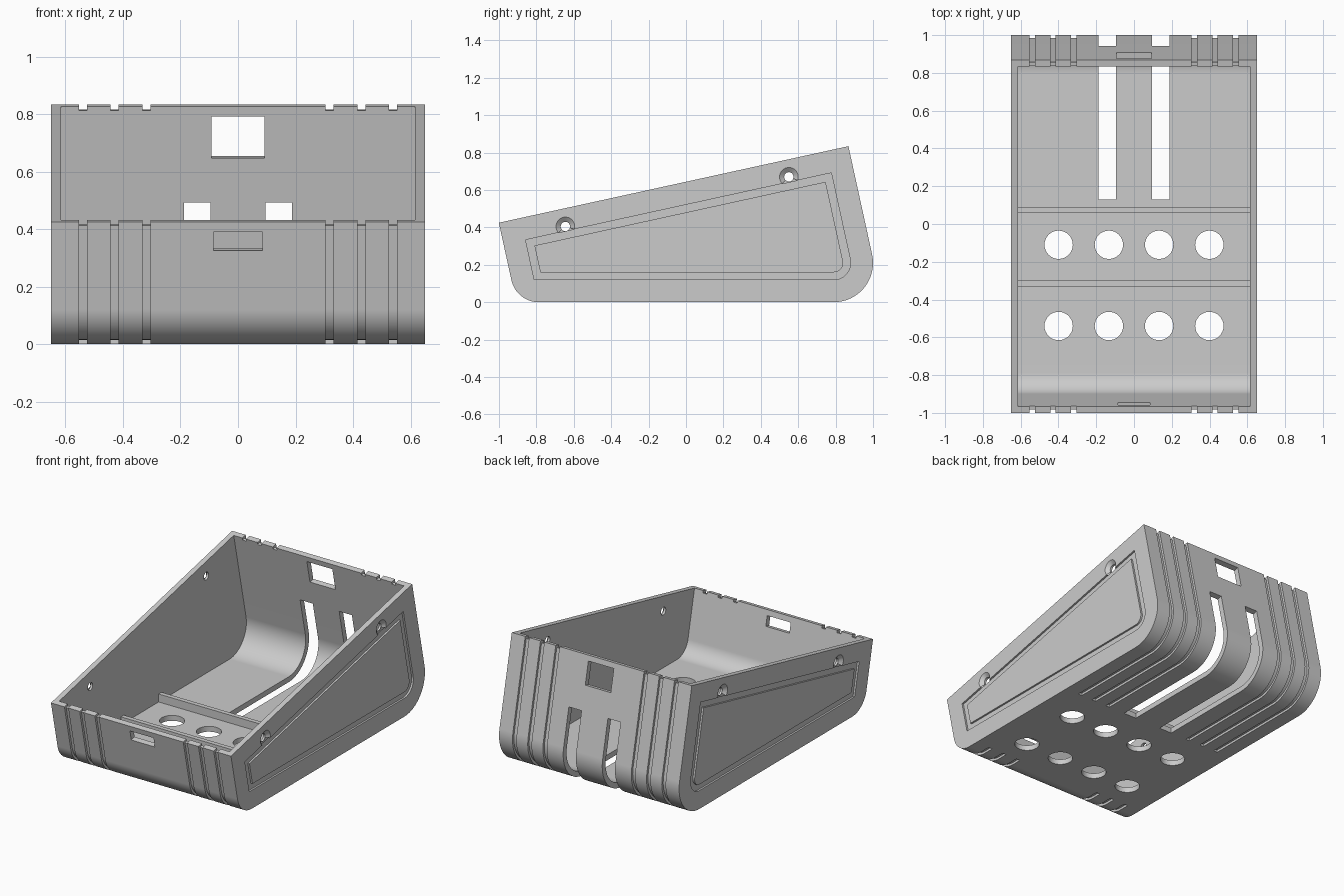
import bpy, bmesh, math
from mathutils import Vector, Matrix
from mathutils.geometry import delaunay_2d_cdt

cube = bpy.data.objects.get("Cube")
if cube:
    bpy.data.objects.remove(cube, do_unlink=True)

grey = bpy.data.materials.new("plain_grey")
grey.use_nodes = True
colour = (0.6, 0.6, 0.6, 1)
grey.diffuse_color = colour
grey.node_tree.nodes["Principled BSDF"].inputs["Base Color"].default_value = colour

# Side profile in (y, z): a flat base, two fillets, and a tilted rim
TILT = math.radians(12.35)
U = Vector((math.cos(TILT), math.sin(TILT)))     # along the sloping rim
V = Vector((-math.sin(TILT), math.cos(TILT)))    # square to the rim
FRONT_C, FRONT_R = Vector((-0.787, 0.15)), 0.15
BACK_C, BACK_R = Vector((0.79, 0.21)), 0.21
HALF_W, WALL, RIM, DEEP = 0.65, 0.035, 0.629, 0.015
IN_W = HALF_W - WALL
FLOOR_Y = (-0.72, 0.13)
SLOT_TOP, WINDOW, FRONT_SLOT = 0.287, (0.445, 0.594), (0.527, 0.593)
GROOVES = (0.319, 0.429, 0.539)
SCREWS = [Vector((-0.645, 0.405)), Vector((0.55, 0.67))]


def arc(c, r, a0, a1, n=16):
    return [c + r * Vector((math.cos(a0 + (a1 - a0) * i / n), math.sin(a0 + (a1 - a0) * i / n)))
            for i in range(n + 1)]


def circle(c, r):
    return arc(c, r, 0, 2 * math.pi, 32)[:-1]


def wall_point(side, d, v):
    """Point on the front (-1) or back (1) wall, d inside its face, at rim height v."""
    c, r = (FRONT_C, FRONT_R) if side < 0 else (BACK_C, BACK_R)
    p = c + side * U * (r - d)
    return p + V * (v - p.dot(V))


def back_arc(d):
    return arc(BACK_C, BACK_R - d, 1.5 * math.pi, 2 * math.pi + TILT)


def path(d):
    """Stations down the front wall, along the floor and up the back wall."""
    front_v = (RIM, RIM - DEEP, FRONT_SLOT[1], FRONT_SLOT[0])
    back_v = (SLOT_TOP, *WINDOW, RIM - DEEP, RIM)
    return ([wall_point(-1, d, v) for v in front_v]
            + arc(FRONT_C, FRONT_R - d, math.pi + TILT, 1.5 * math.pi)
            + [Vector((y, d)) for y in FLOOR_Y]
            + back_arc(d) + [wall_point(1, d, v) for v in back_v])


def panel(d):
    """Profile inset by d, with a sharp lower front corner."""
    corner = Vector(((math.sin(TILT) - 1) / math.cos(TILT), -1))
    return ([wall_point(-1, d, RIM - d), FRONT_C + (FRONT_R - d) * corner]
            + back_arc(d) + [wall_point(1, d, RIM - d)])


def inside(poly, p):
    return all((b - a).cross(p - a) > 0 for a, b in zip(poly, poly[1:] + poly[:1]))


def face(bm, pts, outward):
    f = bm.faces.new([bm.verts.new(p) for p in pts])
    f.normal_update()
    if f.normal.dot(outward) < 0:
        f.normal_flip()


def sheet(bm, loops, keep, place, outward):
    """Fill a flat region where keep() holds; return its boundary edges."""
    verts, edges = [], []
    for loop in loops:
        n, k = len(verts), len(loop)
        verts += loop
        edges += [(n + i, n + (i + 1) % k) for i in range(k)]
    out = delaunay_2d_cdt(verts, edges, [], 0, 1e-6)
    vs, border = out[0], set()
    for t in out[2]:
        if keep((vs[t[0]] + vs[t[1]] + vs[t[2]]) / 3):
            face(bm, [place(vs[i]) for i in t], outward)
            border ^= {frozenset((t[i], t[i - 1])) for i in range(3)}
    return [[vs[i] for i in e] for e in border]


def make(name, bm):
    bmesh.ops.remove_doubles(bm, verts=bm.verts, dist=1e-5)
    me = bpy.data.meshes.new(name)
    bm.to_mesh(me)
    bm.free()
    me.materials.append(grey)
    ob = bpy.data.objects.new(name, me)
    bpy.context.collection.objects.link(ob)
    bpy.ops.object.select_all(action='DESELECT')
    ob.select_set(True)
    bpy.context.view_layer.objects.active = ob
    bpy.ops.object.shade_smooth_by_angle(angle=math.radians(30))
    weighted = ob.modifiers.new("weighted_normals", 'WEIGHTED_NORMAL')
    weighted.keep_sharp = True


# Bent wall: a grid of cells across x, along the path and through the thickness
half = [0.085, 0.092, 0.095, 0.187, IN_W, HALF_W] + [g + e for g in GROOVES for e in (-0.014, 0.014)]
xs = sorted([-x for x in half] + half)
layers = [path(d) for d in (0, DEEP, WALL)]
NI, NJ = len(xs) - 1, len(layers[0]) - 1
FLOOR_J = layers[0].index(Vector((FLOOR_Y[0], 0)))


def filled(i, j, k):
    if not 0 <= i < NI:
        return True
    m = abs(xs[i] + xs[i + 1]) / 2
    if not 0 <= j < NJ or k < 0:
        return False
    if k > 1:
        return m > IN_W
    if j == FLOOR_J:
        return True
    v = sum((layers[k + a][j + b].dot(V) for a in (0, 1) for b in (0, 1))) / 4
    if any(abs(m - g) < 0.014 for g in GROOVES):
        return k == 1 and v < RIM - DEEP
    if j < FLOOR_J:
        return not (m < 0.085 and FRONT_SLOT[0] < v < FRONT_SLOT[1])
    slot = 0.095 < m < 0.187 and v < SLOT_TOP
    return not (slot or (m < 0.092 and WINDOW[0] < v < WINDOW[1]))


bm = bmesh.new()
for i in range(NI):
    for j in range(NJ):
        for k in (0, 1):
            if not filled(i, j, k):
                continue
            box = {(a, b, c): Vector((xs[i + a], *layers[k + c][j + b]))
                   for a in (0, 1) for b in (0, 1) for c in (0, 1)}
            centre = sum(box.values(), Vector()) / 8
            for axis in range(3):
                for end in (0, 1):
                    near = [i, j, k]
                    near[axis] += 2 * end - 1
                    if filled(*near) or (axis == 2 and j == FLOOR_J):
                        continue
                    ring = [(0, 0), (1, 0), (1, 1), (0, 1)]
                    pts = [box[q[:axis] + (end,) + q[axis:]] for q in ring]
                    face(bm, pts, sum(pts, Vector()) / 4 - centre)

# Flat floor with two rows of round holes
centres = [Vector((0.266 * (n - 1.5), y)) for y in (-0.54, -0.11) for n in range(4)]
holes = [circle(c, 0.075) for c in centres]
for z, w in ((0, HALF_W), (WALL, IN_W)):
    row = [x for x in xs if abs(x) <= w]
    edge = [Vector((x, FLOOR_Y[0])) for x in row] + [Vector((x, FLOOR_Y[1])) for x in row[::-1]]
    sheet(bm, [edge] + holes, lambda p: not any(inside(h, p) for h in holes),
          lambda p: Vector((p.x, p.y, z)), Vector((0, 0, 1 if z else -1)))
for c, h in zip(centres, holes):
    for p, q in zip(h, h[1:] + h[:1]):
        face(bm, [(*p, 0), (*q, 0), (*q, WALL), (*p, WALL)], (c - p).to_3d())

# Side walls: rim, framed panel groove, countersunk screw holes
outer, mid, inner = layers
outer_loop = outer + [mid[-1], inner[-1], inner[0], mid[0]]
groove_out, groove_in, near_groove = panel(0.12), panel(0.16), panel(0.11)
sinks = [circle(c, 0.05) for c in SCREWS]
bores = [circle(c, 0.025) for c in SCREWS]


def in_groove(p):
    return inside(groove_out, p) and not inside(groove_in, p)


def on_face(p):
    return not in_groove(p) and not any(inside(s, p) for s in sinks)


for s in (-1, 1):
    def at(x):
        return lambda p: Vector((s * x, p.x, p.y))

    out = Vector((s, 0, 0))
    top, floor, neck, back = at(HALF_W), at(0.638), at(0.63), at(IN_W)
    border = sheet(bm, [outer_loop, groove_out, groove_in] + sinks, on_face, top, out)
    sheet(bm, [groove_out, groove_in], in_groove, floor, out)
    sheet(bm, [inner] + bores, lambda p: not any(inside(b, p) for b in bores), back, -out)
    for p, q in border:
        m = (p + q) / 2
        side = (q - p).orthogonal().normalized()
        if on_face(m + side * 0.001):
            side = -side
        hub = [c for c in SCREWS if max((p - c).length, (q - c).length) < 0.0505]
        if hub:
            c = hub[0]
            low = [neck((q + c) / 2), neck((p + c) / 2)]
        elif inside(near_groove, m):
            low = [floor(q), floor(p)]
        else:
            continue
        face(bm, [top(p), top(q)] + low, Vector((0, *side)))
    for c, b in zip(SCREWS, bores):
        for p, q in zip(b, b[1:] + b[:1]):
            face(bm, [neck(p), neck(q), back(q), back(p)], Vector((0, *(c - p))))
    face(bm, [top(inner[0]), top(inner[-1]), back(inner[-1]), back(inner[0])], Vector((0, *V)))
make("tray", bm)

# Cross ribs on the floor
for y, name in ((-0.315, "front_rib"), (0.075, "back_rib")):
    bm = bmesh.new()
    bmesh.ops.create_cube(bm, size=1, matrix=Matrix.Translation((0, y, 0.061))
                          @ Matrix.Diagonal((2 * IN_W, 0.03, 0.052, 1)))
    make(name, bm)
